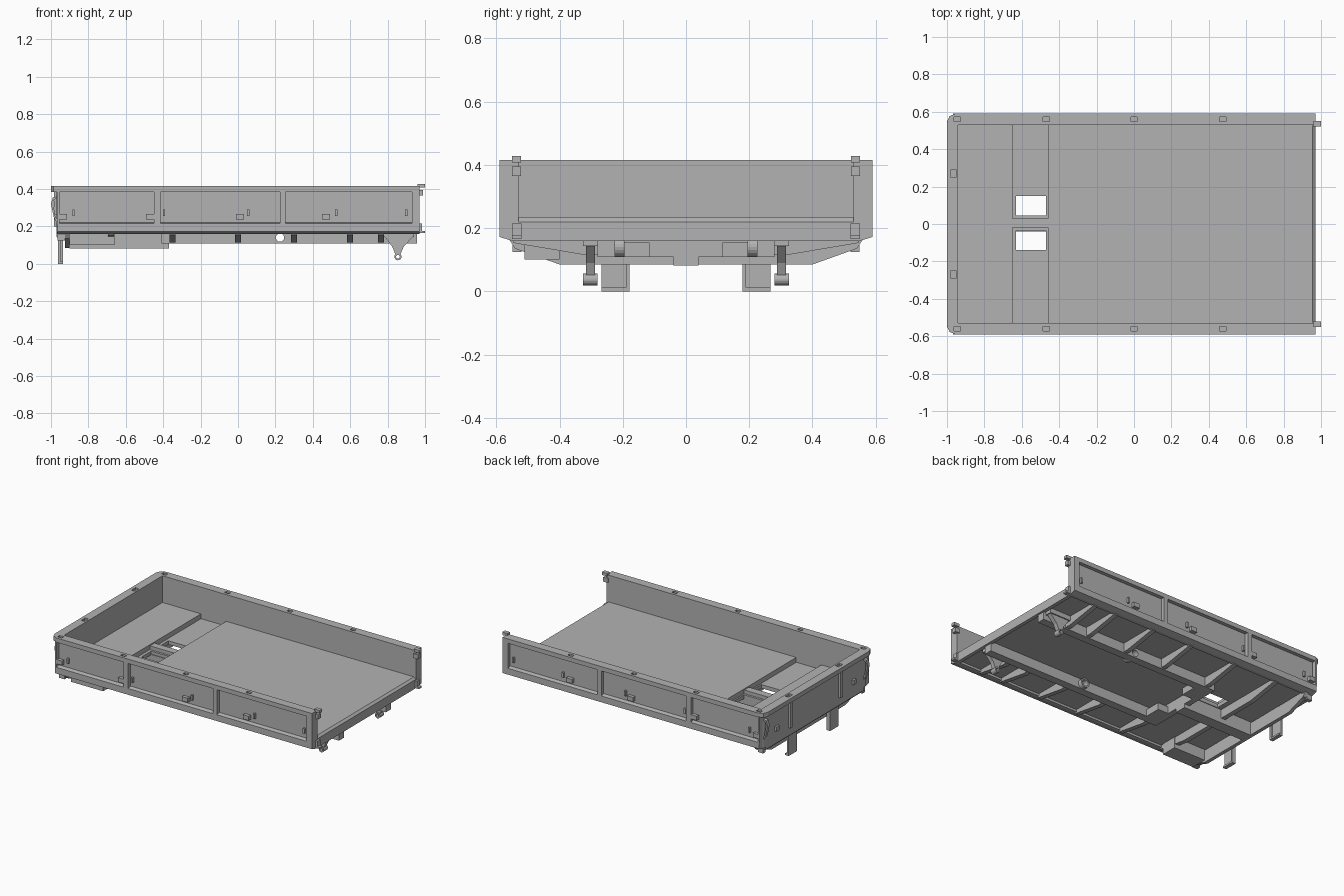
import bpy, bmesh, math
from mathutils import Vector, Matrix

old = bpy.data.objects.get("Cube")
if old:
    bpy.data.objects.remove(old, do_unlink=True)

grey = bpy.data.materials.new("steel_grey")
grey.use_nodes = True
GREY = (0.45, 0.45, 0.45, 1)
grey.diffuse_color = GREY
grey.node_tree.nodes["Principled BSDF"].inputs["Base Color"].default_value = GREY


def add(name, bm):
    bmesh.ops.recalc_face_normals(bm, faces=bm.faces)
    mesh = bpy.data.meshes.new(name)
    bm.to_mesh(mesh)
    bm.free()
    mesh.materials.append(grey)
    ob = bpy.data.objects.new(name, mesh)
    bpy.context.collection.objects.link(ob)
    return ob


def prism(name, pts, axis, a, b):
    """Extrude a 2D outline along an axis from a to b."""
    place = {"x": lambda p, t: (t, p[0], p[1]),
             "y": lambda p, t: (p[0], t, p[1]),
             "z": lambda p, t: (p[0], p[1], t)}[axis]
    bm = bmesh.new()
    face = bm.faces.new([bm.verts.new(place(p, a)) for p in pts])
    new = bmesh.ops.extrude_face_region(bm, geom=[face])["geom"]
    shift = Vector(place((0, 0), b - a))
    bmesh.ops.translate(bm, vec=shift, verts=[v for v in new if isinstance(v, bmesh.types.BMVert)])
    return add(name, bm)


def box(name, x0, x1, y0, y1, z0, z1):
    return prism(name, [(x0, y0), (x1, y0), (x1, y1), (x0, y1)], "z", z0, z1)


def rod(name, x, z, r, y0, y1):
    pts = [(x + r * math.cos(i * math.tau / 20), z + r * math.sin(i * math.tau / 20)) for i in range(20)]
    return prism(name, pts, "y", y0, y1)


def cut(ob, cutters):
    for c in cutters:
        c.hide_render = True
        mod = ob.modifiers.new("cut", "BOOLEAN")
        mod.operation = "DIFFERENCE"
        mod.solver = "EXACT"
        mod.object = c
        bpy.context.view_layer.objects.active = ob
        bpy.ops.object.modifier_apply(modifier=mod.name)
        bpy.data.objects.remove(c, do_unlink=True)


def sides(name, x0, x1, y0, y1, z0, z1):
    """Box on both sides, given for +y."""
    box(name + "_left", x0, x1, y0, y1, z0, z1)
    box(name + "_right", x0, x1, -y1, -y0, z0, z1)


def u_frame(name, front, outer, z0, z1, c):
    half = [(0.97, 0.53), (0.97, outer), (front + c, outer), (front + c * 0.3, outer - c * 0.3), (front, outer - c)]
    inner = [(-0.94, -0.53), (-0.94, 0.53)]
    pts = half + [(x, -y) for x, y in reversed(half)] + inner
    return prism(name, pts, "z", z0, z1)


# Walls and top rail with stake pockets
u_frame("wall_panels", -0.97, 0.565, 0.165, 0.39, 0.02)
rail = u_frame("top_rail", -1.0, 0.59, 0.385, 0.415, 0.045)
pockets = []
for s in (-1, 1):
    for x in (-0.945, -0.47, 0.0, 0.475):
        pockets.append(box("pocket", x - 0.017, x + 0.017, s * 0.56 - 0.011, s * 0.56 + 0.011, 0.4, 0.43))
    pockets.append(box("pocket", -0.978, -0.952, s * 0.27 - 0.022, s * 0.27 + 0.022, 0.4, 0.43))
cut(rail, pockets)

# Side posts and bottom rails
for x0, x1 in ((-0.968, -0.955), (-0.45, -0.415), (0.225, 0.255), (0.93, 0.97)):
    sides("post", x0, x1, 0.56, 0.59, 0.21, 0.39)
for s in (-1, 1):
    profile = [(0.53, 0.16), (0.55, 0.16), (0.59, 0.172), (0.59, 0.215), (0.565, 0.222), (0.53, 0.222)]
    prism("bottom_rail", [(s * y, z) for y, z in profile], "x", -0.965, 0.97)

# Side latches and slots in the panels
for x in (-0.937, -0.47, 0.01, 0.47):
    sides("latch", x - 0.022, x + 0.022, 0.56, 0.588, 0.238, 0.267)
for x in (-0.88, -0.395, 0.055, 0.525, 0.9):
    sides("tie_lug", x - 0.006, x + 0.006, 0.56, 0.58, 0.255, 0.29)

# Front apron with chamfered lower corners
apron = [(0.56, 0.165), (0.54, 0.135), (0.4, 0.085)]
prism("front_apron", apron + [(-y, z) for y, z in reversed(apron)], "x", -0.925, -0.9)
prism("front_apron_slope", [(-0.97, 0.17), (-0.97, 0.145), (-0.955, 0.13), (-0.9, 0.13), (-0.9, 0.17)],
      "y", -0.53, 0.53)

# Floor with sunken bay and two openings
prism("main_floor", [(-0.46, 0.175), (0.97, 0.175), (0.97, 0.22), (0.955, 0.233), (-0.46, 0.233)], "y", -0.535, 0.535)
box("front_floor", -0.95, -0.65, -0.535, 0.535, 0.175, 0.233)
bay = box("sunken_bay", -0.655, -0.455, -0.535, 0.535, 0.175, 0.2)
cut(bay, [box("opening", -0.63, -0.47, y0, y1, 0.1, 0.3) for y0, y1 in ((0.045, 0.15), (-0.14, -0.035))])
box("bay_beam", -0.65, -0.46, -0.02, 0.03, 0.19, 0.225)
box("rear_sill", 0.945, 0.97, -0.54, 0.54, 0.16, 0.2)

# Chassis beams with a through hole and collar
for s in (-1, 1):
    lo, hi = sorted((s * 0.225, s * 0.28))
    beam = box("chassis_beam", -0.41, 0.957, lo, hi, 0.108, 0.18)
    cut(beam, [rod("bore", 0.225, 0.14, 0.022, lo - 0.1, hi + 0.1)])
    lo, hi = sorted((s * 0.195, s * 0.225))
    collar = rod("beam_collar", 0.225, 0.14, 0.032, lo, hi)
    cut(collar, [rod("bore", 0.225, 0.14, 0.022, lo - 0.1, hi + 0.1)])
box("centre_spine", -0.9, -0.37, -0.04, 0.04, 0.082, 0.18)
box("spine_cross_link", -0.41, -0.37, -0.225, 0.225, 0.108, 0.18)
sides("spine_bracket", -0.41, -0.29, 0.115, 0.225, 0.108, 0.155)
box("side_tool_box", -0.9, -0.66, -0.51, -0.4, 0.1, 0.176)

# Tapered cross ribs
for x in (0.765, 0.6, 0.3, 0.0, -0.35, -0.68):
    w = 0.016
    inner = 0.28 if x > -0.41 else 0.04
    for s in (-1, 1):
        rib = [(inner, 0.176), (inner, 0.115), (0.32, 0.115), (0.545, 0.153), (0.545, 0.176)]
        prism("cross_rib", [(s * y, z) for y, z in rib], "x", x - w, x + w)

# Front legs: channel-shaped feet
sides("front_leg_plate", -0.962, -0.95, 0.178, 0.268, 0.0, 0.165)
sides("front_leg_flange", -0.95, -0.935, 0.178, 0.19, 0.0, 0.165)
sides("front_leg_foot", -0.95, -0.935, 0.178, 0.268, 0.0, 0.012)

# Rear hinges
for s in (-1, 1):
    lo, hi = sorted((s * 0.28, s * 0.325))
    box("hinge_mount", 0.78, 0.94, lo, hi, 0.143, 0.178)
    web = [(0.785, 0.145), (0.935, 0.145), (0.885, 0.09), (0.868, 0.05), (0.842, 0.05), (0.825, 0.09)]
    prism("hinge_web", web, "y", lo + 0.008, hi - 0.008)
    ring = rod("hinge_ring", 0.855, 0.038, 0.019, lo, hi)
    cut(ring, [rod("bore", 0.855, 0.038, 0.01, lo - 0.1, hi + 0.1)])

# Tailgate latches on the rear posts
sides("upper_hinge_arm", 0.955, 0.99, 0.522, 0.55, 0.365, 0.395)
sides("upper_hinge_hook", 0.96, 1.0, 0.522, 0.55, 0.408, 0.428)
sides("lower_hook", 0.965, 0.985, 0.52, 0.55, 0.17, 0.215)
sides("lower_hook_lip", 0.965, 1.0, 0.52, 0.55, 0.165, 0.176)

# Front wall stakes, corner grips and lower hooks
sides("front_stake", -0.985, -0.965, 0.258, 0.282, 0.2, 0.39)
for s in (-1, 1):
    grip = [(-0.97, 0.36), (-0.99, 0.355), (-1.0, 0.32), (-0.985, 0.25), (-0.965, 0.21),
            (-0.965, 0.235), (-0.977, 0.255), (-0.988, 0.32), (-0.984, 0.342), (-0.97, 0.35)]
    lo, hi = sorted((s * 0.528, s * 0.55))
    prism("corner_grip", grip, "y", lo, hi)
sides("lower_corner_hook", -0.965, -0.925, 0.52, 0.548, 0.125, 0.165)
sides("front_side_clip", -0.985, -0.96, 0.4, 0.43, 0.235, 0.265)
